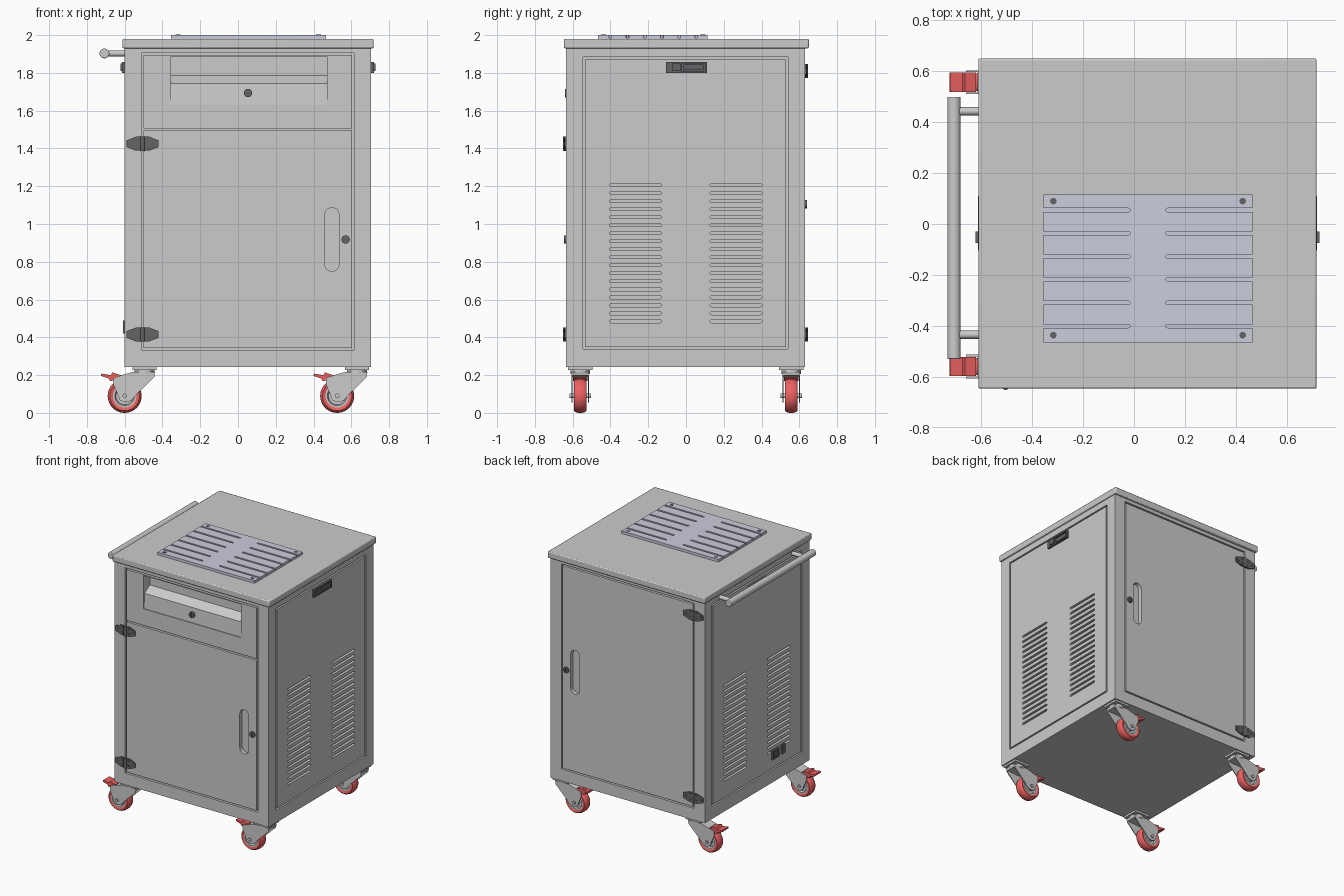
import bpy, bmesh, math
from mathutils import Vector

if "Cube" in bpy.data.objects:
    bpy.data.objects.remove(bpy.data.objects["Cube"])


def material(name, rgb):
    m = bpy.data.materials.new(name)
    m.diffuse_color = (*rgb, 1)
    m.use_nodes = True
    m.node_tree.nodes["Principled BSDF"].inputs["Base Color"].default_value = m.diffuse_color
    return m


RED = material("red_rubber", (0.85, 0.12, 0.12))
PALE = material("pale_plate", (0.6, 0.61, 0.72))
DARK = material("dark_metal", (0.13, 0.13, 0.14))


def box(bm, lo, hi):
    vs = bmesh.ops.create_cube(bm, size=1)["verts"]
    for v in vs:
        v.co = [(a + b) / 2 + c * (b - a) for a, b, c in zip(lo, hi, v.co)]


def prism(bm, pts, axis, a, b):
    """Extrude a 2D outline along axis 0/1/2 from a to b."""
    def put(p, t):
        c = list(p)
        c.insert(axis, t)
        return bm.verts.new(c)
    A, B = [put(p, a) for p in pts], [put(p, b) for p in pts]
    bm.faces.new(A)
    bm.faces.new(B[::-1])
    for i in range(len(pts)):
        j = (i + 1) % len(pts)
        bm.faces.new((A[i], B[i], B[j], A[j]))


def circle(u, v, r, n=24):
    return [(u + r * math.cos(2 * math.pi * i / n), v + r * math.sin(2 * math.pi * i / n)) for i in range(n)]


def stadium(u0, u1, v0, v1, n=6):
    """Rounded-end slot outline, along the longer side."""
    r = min(u1 - u0, v1 - v0) / 2
    flat = (u1 - u0) > (v1 - v0)
    ends = [(u1 - r, v0 + r), (u0 + r, v0 + r)] if flat else [(u0 + r, v1 - r), (u0 + r, v0 + r)]
    start = -math.pi / 2 if flat else 0
    return [(c[0] + r * math.cos(start + k * math.pi + i * math.pi / n),
             c[1] + r * math.sin(start + k * math.pi + i * math.pi / n))
            for k, c in enumerate(ends) for i in range(n + 1)]


def make(name, bm, mat=None, cut=None, bevel=0):
    bmesh.ops.recalc_face_normals(bm, faces=bm.faces)
    me = bpy.data.meshes.new(name)
    bm.to_mesh(me)
    bm.free()
    ob = bpy.data.objects.new(name, me)
    bpy.context.collection.objects.link(ob)
    if mat:
        me.materials.append(mat)
    bpy.ops.object.select_all(action="DESELECT")
    ob.select_set(True)
    bpy.context.view_layer.objects.active = ob
    if cut:
        cutter = make(name + "_cutter", cut)
        ob.select_set(True)
        cutter.select_set(False)
        bpy.context.view_layer.objects.active = ob
        mod = ob.modifiers.new("cut", "BOOLEAN")
        mod.object, mod.solver = cutter, "EXACT"
        bpy.ops.object.modifier_apply(modifier=mod.name)
        bpy.data.objects.remove(cutter)
    if bevel:
        mod = ob.modifiers.new("bevel", "BEVEL")
        mod.width, mod.segments = bevel, 2
    bpy.ops.object.shade_smooth_by_angle(angle=math.radians(35))
    return ob


XL, XR, YF, YB = -0.60, 0.705, -0.636, 0.63
DX0, DX1, DZ0, DZ1, GAP = -0.51, 0.615, 0.333, 1.905, 0.011
SIDE = (-0.546, 0.54, 0.338, 1.883)

# Cabinet body with pockets for doors and side panels
bm, cut = bmesh.new(), bmesh.new()
box(bm, (XL, YF, 0.243), (XR, YB, 1.935))
box(cut, (DX0, YF - 0.1, DZ0), (DX1, YF + 0.1, DZ1))
box(cut, (DX0, YB - 0.05, DZ0), (DX1, YB + 0.1, DZ1))
box(cut, (XR - 0.04, SIDE[0], SIDE[2]), (XR + 0.1, SIDE[1], SIDE[3]))
box(cut, (XL - 0.1, SIDE[0], SIDE[2]), (XL + 0.04, SIDE[1], SIDE[3]))
make("cabinet_body", bm, cut=cut)

# Top cover
bm = bmesh.new()
box(bm, (-0.612, -0.647, 1.93), (0.718, 0.65, 1.98))
make("top_cover", bm, bevel=0.007)

# Slotted plate on top
bm, cut = bmesh.new(), bmesh.new()
box(bm, (-0.355, -0.465, 1.978), (0.465, 0.115, 2.0))
for i in range(6):
    y = 0.055 - i * 0.0912
    prism(cut, stadium(-0.45, -0.015, y - 0.007, y + 0.007), 2, 1.984, 2.1)
    prism(cut, stadium(0.125, 0.56, y - 0.007, y + 0.007), 2, 1.984, 2.1)
make("top_vent_plate", bm, PALE, cut)
bm = bmesh.new()
for x in (-0.317, 0.427):
    for y in (0.09, -0.437):
        prism(bm, circle(x, y, 0.013, 16), 2, 1.99, 2.002)
make("top_plate_screws", bm, DARK)

# Drawer front with sloped finger recess
bm, cut = bmesh.new(), bmesh.new()
box(bm, (DX0 + GAP, YF, 1.505), (DX1 - GAP, YF + 0.1, DZ1 - GAP))
prism(cut, [(-0.7, 1.886), (-0.56, 1.886), (-0.56, 1.785), (-0.622, 1.745), (-0.63, 1.632), (-0.7, 1.632)],
      0, -0.355, 0.47)
make("drawer_front", bm, cut=cut)


# Hinged doors with recessed grips
def door(name, y, s, z_top, grip_z, depth):
    bm, cut = bmesh.new(), bmesh.new()
    ys = sorted((y, y - s * depth))
    box(bm, (DX0 + GAP, ys[0], DZ0 + GAP), (DX1 - GAP, ys[1], z_top))
    prism(cut, stadium(0.46, 0.535, grip_z - 0.168, grip_z + 0.168, 10), 1, y - s * 0.03, y + s * 0.1)
    make(name, bm, cut=cut)


def lock(name, x, z, y, s):
    bm, cut = bmesh.new(), bmesh.new()
    prism(bm, circle(x, z, 0.022), 1, y - s * 0.01, y + s * 0.011)
    box(cut, (x - 0.004, min(y + s * 0.004, y + s * 0.05), z - 0.012),
        (x + 0.004, max(y + s * 0.004, y + s * 0.05), z + 0.012))
    make(name, bm, DARK, cut)


def hinge(name, z, y, s):
    bm = bmesh.new()
    x = -0.505
    prism(bm, [(x - 0.084, z - 0.018), (x - 0.035, z - 0.037), (x + 0.035, z - 0.037), (x + 0.084, z - 0.018),
               (x + 0.084, z + 0.018), (x + 0.035, z + 0.037), (x - 0.035, z + 0.037), (x - 0.084, z + 0.018)],
          1, y - s * 0.002, y + s * 0.008)
    prism(bm, circle(x, y + s * 0.004, 0.012, 16), 2, z - 0.038, z + 0.038)
    for k in (-1, 1):
        for u, v in ((0.063, 0), (0.027, 0.019), (0.027, -0.019)):
            prism(bm, circle(x + k * u, z + v, 0.009, 12), 1, y, y + s * 0.011)
    make(name, bm, DARK)


door("front_door", YF, -1, 1.494, 0.918, 0.1)
door("back_door", YB, 1, DZ1 - GAP, 1.105, 0.05)
lock("drawer_lock", 0.053, 1.693, -0.63, -1)
lock("front_door_lock", 0.57, 0.918, YF, -1)
lock("back_door_lock", 0.57, 1.105, YB, 1)
for name, z, y, s in (("front_hinge_upper", 1.425, YF, -1), ("front_hinge_lower", 0.415, YF, -1),
                      ("back_hinge_upper", 1.81, YB, 1), ("back_hinge_lower", 0.415, YB, 1)):
    hinge(name, z, y, s)

# Louvred side panels and their latches
for side, x, s in (("right", XR, 1), ("left", XL, -1)):
    bm, cut = bmesh.new(), bmesh.new()
    xs = sorted((x, x - s * 0.04))
    box(bm, (xs[0], SIDE[0] + GAP, SIDE[2] + GAP), (xs[1], SIDE[1] - GAP, SIDE[3] - GAP))
    for i in range(18):
        z = 0.485 + i * 0.0424
        for y0, y1 in ((-0.404, -0.13), (0.127, 0.402)):
            prism(cut, stadium(y0, y1, z - 0.008, z + 0.008), 0, x - s * 0.03, x + s * 0.1)
    make(side + "_vent_panel", bm, cut=cut)

    bm, cut = bmesh.new(), bmesh.new()
    prism(bm, [(-0.105, 1.80), (0.11, 1.80), (0.11, 1.858), (-0.105, 1.858)], 0, x - s * 0.01, x + s * 0.014)
    prism(cut, [(-0.02, 1.808), (0.1, 1.808), (0.1, 1.85), (-0.02, 1.85)], 0, x + s * 0.004, x + s * 0.1)
    make(side + "_latch_frame", bm, DARK, cut)
    bm = bmesh.new()
    prism(bm, [(-0.012, 1.814), (0.092, 1.814), (0.092, 1.844), (-0.012, 1.844)], 0, x, x + s * 0.012)
    prism(bm, [(-0.075, 1.81), (-0.03, 1.81), (-0.03, 1.85), (-0.075, 1.85)], 0, x, x + s * 0.023)
    make(side + "_latch_button", bm, DARK)

# Power socket and rocker switch, low on the left side
bm, cut = bmesh.new(), bmesh.new()
box(bm, (XL - 0.01, -0.26, 0.42), (XL + 0.01, -0.18, 0.49))
box(cut, (XL - 0.1, -0.245, 0.435), (XL - 0.002, -0.195, 0.475))
make("power_socket", bm, DARK, cut)
bm = bmesh.new()
box(bm, (XL - 0.008, -0.335, 0.42), (XL + 0.01, -0.295, 0.49))
make("power_switch", bm, DARK)

# Push handle on the left side
bm = bmesh.new()
prism(bm, circle(-0.707, 1.903, 0.026, 32), 1, -0.53, 0.50)
make("push_handle_bar", bm, bevel=0.004)
bm = bmesh.new()
for y in (0.443, -0.435):
    prism(bm, circle(y, 1.903, 0.016), 0, -0.707, XL + 0.01)
make("push_handle_posts", bm)


def lathe(bm, prof, cx, cy, cz, n=40):
    """Spin a closed (radius, y) profile around the wheel axle."""
    vs = [bm.verts.new((cx + r, cy + y, cz)) for r, y in prof]
    es = [bm.edges.new((vs[i], vs[(i + 1) % len(vs)])) for i in range(len(vs))]
    bmesh.ops.spin(bm, geom=vs + es, cent=(cx, cy, cz), axis=(0, 1, 0), angle=2 * math.pi, steps=n)
    bmesh.ops.remove_doubles(bm, verts=bm.verts, dist=1e-5)


# Swivel casters with brake pedals
def caster(tag, px, py):
    wx, wz = px - 0.105, 0.09
    bm = bmesh.new()
    lathe(bm, [(0.062, -0.03), (0.078, -0.034), (0.086, -0.026), (0.09, -0.01),
               (0.09, 0.01), (0.086, 0.026), (0.078, 0.034), (0.062, 0.03)], wx, py, wz)
    make(tag + "_tyre", bm, RED)
    bm = bmesh.new()
    lathe(bm, [(0.063, -0.03), (0.052, -0.03), (0.046, -0.016), (0.028, -0.016), (0.024, -0.034), (0.008, -0.034),
               (0.008, 0.034), (0.024, 0.034), (0.028, 0.016), (0.046, 0.016), (0.052, 0.03), (0.063, 0.03)],
          wx, py, wz)
    make(tag + "_hub", bm)
    bm = bmesh.new()
    box(bm, (px - 0.064, py - 0.064, 0.228), (px + 0.064, py + 0.064, 0.244))
    prism(bm, circle(px, py, 0.052, 32), 2, 0.205, 0.23)
    prism(bm, [(px + x, z) for x, z in ((0.055, 0.217), (0.05, 0.198), (-0.12, 0.19), (-0.12, 0.2), (-0.06, 0.217))],
          1, py - 0.046, py + 0.046)
    fork = [(0.055, 0.217), (0.052, 0.19), (-0.04, 0.1), (-0.07, 0.064), (-0.105, 0.056), (-0.132, 0.068),
            (-0.145, 0.105), (-0.165, 0.15), (-0.165, 0.185), (-0.12, 0.2), (-0.06, 0.217)]
    for k in (-1, 1):
        prism(bm, [(px + x, z) for x, z in fork], 1, py + k * 0.04, py + k * 0.047)
    prism(bm, circle(wx, wz, 0.012, 16), 1, py - 0.056, py + 0.056)
    make(tag + "_fork", bm)
    bm = bmesh.new()
    pedal = [(-0.125, 0.2), (-0.17, 0.214), (-0.178, 0.2), (-0.228, 0.208), (-0.23, 0.196), (-0.19, 0.182),
             (-0.182, 0.168), (-0.15, 0.175)]
    prism(bm, [(px + x, z) for x, z in pedal], 1, py - 0.038, py + 0.038)
    make(tag + "_brake_pedal", bm, RED)


for side, x in (("left", -0.495), ("right", 0.63)):
    for end, y in (("front", -0.56), ("back", 0.557)):
        caster(f"{end}_{side}_caster", x, y)
